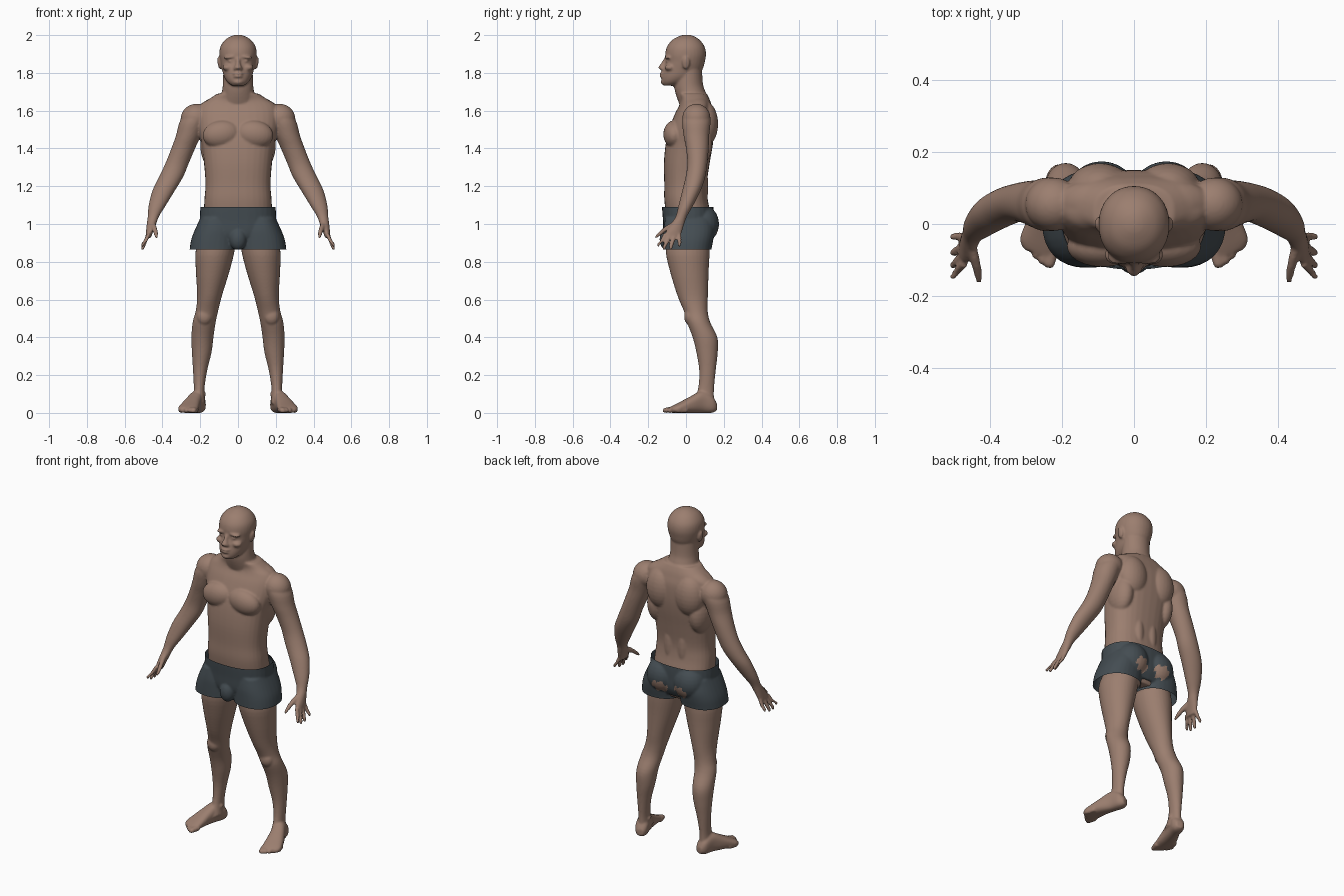
import bpy, bmesh, math
from mathutils import Vector, Matrix

if "Cube" in bpy.data.objects:
    bpy.data.objects.remove(bpy.data.objects["Cube"])

X, Y, Z = Vector((1, 0, 0)), Vector((0, 1, 0)), Vector((0, 0, 1))


def material(name, rgb):
    mat = bpy.data.materials.new(name)
    mat.use_nodes = True
    mat.diffuse_color = (*rgb, 1)
    bsdf = mat.node_tree.nodes["Principled BSDF"]
    bsdf.inputs["Base Color"].default_value = (*rgb, 1)
    bsdf.inputs["Roughness"].default_value = 0.7
    return mat


skin = material("brown skin", (0.33, 0.21, 0.16))
cloth = material("dark slate cloth", (0.058, 0.074, 0.085))


def catmull(rings, steps=4):
    """Smoothly interpolate ring tuples."""
    out = []
    for i in range(len(rings) - 1):
        a, b, c, d = (rings[max(0, min(len(rings) - 1, i + k))] for k in (-1, 0, 1, 2))
        for s in range(steps):
            t = s / steps
            out.append([q + 0.5 * t * (r - p + t * (2 * p - 5 * q + 4 * r - w + t * (3 * (q - r) + w - p)))
                        for p, q, r, w in zip(a, b, c, d)])
    return out + [rings[-1]]


def loft(bm, rings, u=X, v=Y, power=2.0, side=1, sides=32):
    """Closed tube through rings of (centre x, y, z, half size on u, half size on v)."""
    loops = []
    for cx, cy, cz, a, b in catmull(rings):
        loop = []
        for k in range(sides):
            ang = math.tau * k / sides
            c, s = math.cos(ang), math.sin(ang)
            co = (Vector((cx, cy, cz)) + u * a * math.copysign(abs(c) ** (2 / power), c)
                  + v * b * math.copysign(abs(s) ** (2 / power), s))
            co.x *= side
            loop.append(bm.verts.new(co))
        loops.append(loop)
    for lo, hi in zip(loops, loops[1:]):
        for k in range(sides):
            n = (k + 1) % sides
            bm.faces.new((lo[k], lo[n], hi[n], hi[k]))
    bm.faces.new(loops[0])
    bm.faces.new(loops[-1])


def trunk(bm, rows, power=2.0):
    """Central loft from rows of (z, half width, front y, back y)."""
    loft(bm, [(0, (f + b) / 2, z, w, (b - f) / 2) for z, w, f, b in rows], power=power)


def limb(bm, rows, side, power=2.0):
    """Leg loft from rows of (z, inner x, outer x, front y, back y)."""
    loft(bm, [((i + o) / 2, (f + b) / 2, z, (o - i) / 2, (b - f) / 2)
              for z, i, o, f, b in rows], side=side, power=power)


def blob(bm, centre, size, side=1, tilt=0.0):
    centre = Vector((centre[0] * side, centre[1], centre[2]))
    mat = Matrix.Translation(centre) @ Matrix.Rotation(tilt * side, 4, 'Y') @ Matrix.Diagonal((*size, 1))
    bmesh.ops.create_uvsphere(bm, u_segments=24, v_segments=14, radius=1, matrix=mat)


def fuse(bm, name, mats, voxel, smoothing):
    """Melt the overlapping pieces into one smooth surface."""
    bmesh.ops.recalc_face_normals(bm, faces=bm.faces)
    mesh = bpy.data.meshes.new(name)
    bm.to_mesh(mesh)
    bm.free()
    obj = bpy.data.objects.new(name, mesh)
    bpy.context.collection.objects.link(obj)
    remesh = obj.modifiers.new("fuse", 'REMESH')
    remesh.mode, remesh.voxel_size = 'VOXEL', voxel
    smooth = obj.modifiers.new("soften", 'SMOOTH')
    smooth.factor, smooth.iterations = 0.5, smoothing
    graph = bpy.context.evaluated_depsgraph_get()
    baked = bpy.data.meshes.new_from_object(obj.evaluated_get(graph))
    obj.modifiers.clear()
    obj.data = baked
    baked.materials.clear()
    for m in mats:
        baked.materials.append(m)
    for p in baked.polygons:
        p.use_smooth, p.material_index = True, 0
    return obj


body = bmesh.new()

# Torso and neck
trunk(body, [(0.88, .10, -.07, .10), (0.95, .175, -.09, .13), (1.05, .18, -.105, .13),
             (1.13, .178, -.115, .115), (1.21, .172, -.115, .11), (1.32, .18, -.117, .125),
             (1.42, .192, -.108, .142), (1.50, .21, -.09, .15), (1.58, .215, -.06, .148),
             (1.63, .2, -.035, .135), (1.66, .155, -.03, .125), (1.69, .11, -.04, .11)], 2.4)
trunk(body, [(1.62, .1, -.03, .11), (1.69, .087, -.055, .105), (1.74, .08, -.062, .09),
             (1.82, .078, -.05, .085)])

# Head
trunk(body, [(1.732, .03, -.118, -.05), (1.75, .055, -.127, 0), (1.78, .074, -.128, .055),
             (1.82, .085, -.12, .088), (1.86, .094, -.109, .1), (1.9, .099, -.11, .106),
             (1.94, .093, -.1, .098), (1.975, .068, -.072, .072), (1.995, .035, -.035, .04),
             (2.002, .01, -.01, .015)], 2.1)
loft(body, [(0, -.105, 1.88, .011, .01), (0, -.118, 1.85, .012, .014),
            (0, -.127, 1.828, .02, .02), (0, -.12, 1.815, .014, .012)])
blob(body, (0, -.127, 1.796), (.028, .013, .007))
blob(body, (0, -.126, 1.781), (.025, .014, .008))
blob(body, (0, -.115, 1.752), (.028, .019, .016))

# Feet run outward along this direction
toeward = Vector((.29, -.957, 0))
across = Vector((.957, .29, 0))
heel = Vector((.2, .15, 0))


def foot_ring(t, offset, half, low, high):
    p = heel + toeward * t + across * offset
    return (p.x, p.y, (low + high) / 2, half, (high - low) / 2)


for s in (1, -1):
    # Face details
    blob(body, (.04, -.092, 1.884), (.036, .022, .009), s, .12)
    blob(body, (.036, -.092, 1.862), (.018, .015, .009), s)
    blob(body, (.052, -.085, 1.828), (.03, .028, .018), s)
    blob(body, (.014, -.122, 1.822), (.011, .013, .009), s)
    blob(body, (.099, 0, 1.852), (.009, .02, .034), s, .15)

    # Chest, back and shoulder muscles
    blob(body, (.088, -.062, 1.475), (.1, .058, .073), s, .15)
    blob(body, (.095, .1, 1.53), (.09, .07, .12), s)
    blob(body, (.14, .05, 1.42), (.06, .09, .12), s)
    blob(body, (.045, .07, 1.2), (.04, .048, .16), s)
    blob(body, (.11, .06, 1.63), (.11, .06, .045), s, .3)
    blob(body, (.225, .055, 1.56), (.08, .075, .075), s, .5)

    # Arm and palm
    loft(body, [(.2, .06, 1.6, .05, .055), (.235, .055, 1.55, .07, .075), (.262, .055, 1.47, .066, .068),
                (.29, .06, 1.4, .063, .06), (.323, .06, 1.32, .062, .053), (.354, .05, 1.25, .064, .052),
                (.392, .03, 1.18, .06, .049), (.427, 0, 1.1, .046, .039), (.448, -.025, 1.04, .03, .03),
                (.458, -.045, 1, .025, .036), (.468, -.064, .96, .019, .043),
                (.475, -.075, .928, .014, .042)], side=s)

    # Fingers and thumb
    for k, (reach, tip) in enumerate(((.885, -.145), (.868, -.115), (.868, -.08), (.885, -.035))):
        root = -.11 + k * .025
        loft(body, [(.472, root, .95, .011, .011), (.49, (root + tip) / 2, .91, .0115, .0115),
                    (.503, tip, reach + .01, .0105, .0105), (.505, tip, reach - .006, .005, .005)],
             side=s, sides=12)
    loft(body, [(.455, -.055, 1, .016, .02), (.442, -.105, .975, .014, .016),
                (.434, -.14, .948, .012, .013), (.432, -.163, .93, .007, .008)], X, Z, side=s, sides=12)

    # Leg
    limb(body, [(.96, .01, .19, -.09, .12), (.86, .018, .224, -.107, .125), (.75, .045, .223, -.085, .12),
                (.62, .085, .216, -.045, .116), (.54, .105, .224, -.012, .115), (.48, .118, .24, .005, .128),
                (.4, .13, .247, .035, .166), (.32, .14, .244, .055, .168), (.22, .164, .238, .07, .157),
                (.12, .178, .234, .062, .148), (.05, .172, .242, .03, .15)], s)
    blob(body, (.178, .02, .51), (.04, .03, .045), s)
    blob(body, (.205, .098, .1), (.037, .022, .02), s)

    # Foot and toes
    loft(body, [foot_ring(*r) for r in ((-.012, 0, .02, .012, .05), (.015, 0, .036, 0, .09),
                                        (.07, 0, .038, 0, .115), (.13, .004, .045, 0, .088),
                                        (.18, .004, .052, 0, .062), (.22, .002, .055, 0, .042),
                                        (.242, -.006, .045, .002, .03))],
         across, Z, 2.5, s)
    for k in range(5):
        offset, end = -.041 + k * .0215, .272 - k * .003 * (k + .5) * .9
        half = .016 if k == 0 else .0105
        loft(body, [foot_ring(end - .06, offset, half, 0, .034), foot_ring(end - .012, offset, half, 0, .028),
                    foot_ring(end, offset, half * .6, .003, .018)], across, Z, side=s, sides=12)

fuse(body, "body", [skin], 0.006, 5)

# Shorts: hips, seat, front and flared legs fused, then trimmed at the hems
top, hem = 1.09, .866
shorts_bm = bmesh.new()
trunk(shorts_bm, [(.9, .15, -.1, .12), (.95, .19, -.118, .145), (1.02, .202, -.122, .148),
                  (1.09, .199, -.127, .145), (1.13, .197, -.125, .135)], 2.4)
blob(shorts_bm, (0, -.1, .92), (.045, .04, .06))
for s in (1, -1):
    limb(shorts_bm, [(1.03, .03, .2, -.11, .14), (.97, .01, .228, -.12, .15), (.92, .004, .247, -.122, .145),
                     (.866, .004, .256, -.122, .135), (.82, .004, .258, -.122, .132)], s, 2.3)
    blob(shorts_bm, (.09, .09, 1.0), (.095, .085, .1), s)
shorts = fuse(shorts_bm, "shorts", [cloth, skin], 0.006, 5)

trim = bmesh.new()
trim.from_mesh(shorts.data)
for height, direction in ((top, Z), (hem, -Z)):
    bmesh.ops.bisect_plane(trim, geom=trim.verts[:] + trim.edges[:] + trim.faces[:],
                           plane_co=(0, 0, height), plane_no=direction, clear_outer=True)
# Bare patches on the seat
for face in trim.faces:
    c = face.calc_center_median()
    spread = math.hypot((abs(c.x) - .07) / .042, (c.z - .955) / .036)
    if c.y > .08 and spread < 1 + .2 * math.sin(c.x * 140 + c.z * 90):
        face.material_index = 1
trim.to_mesh(shorts.data)
trim.free()
